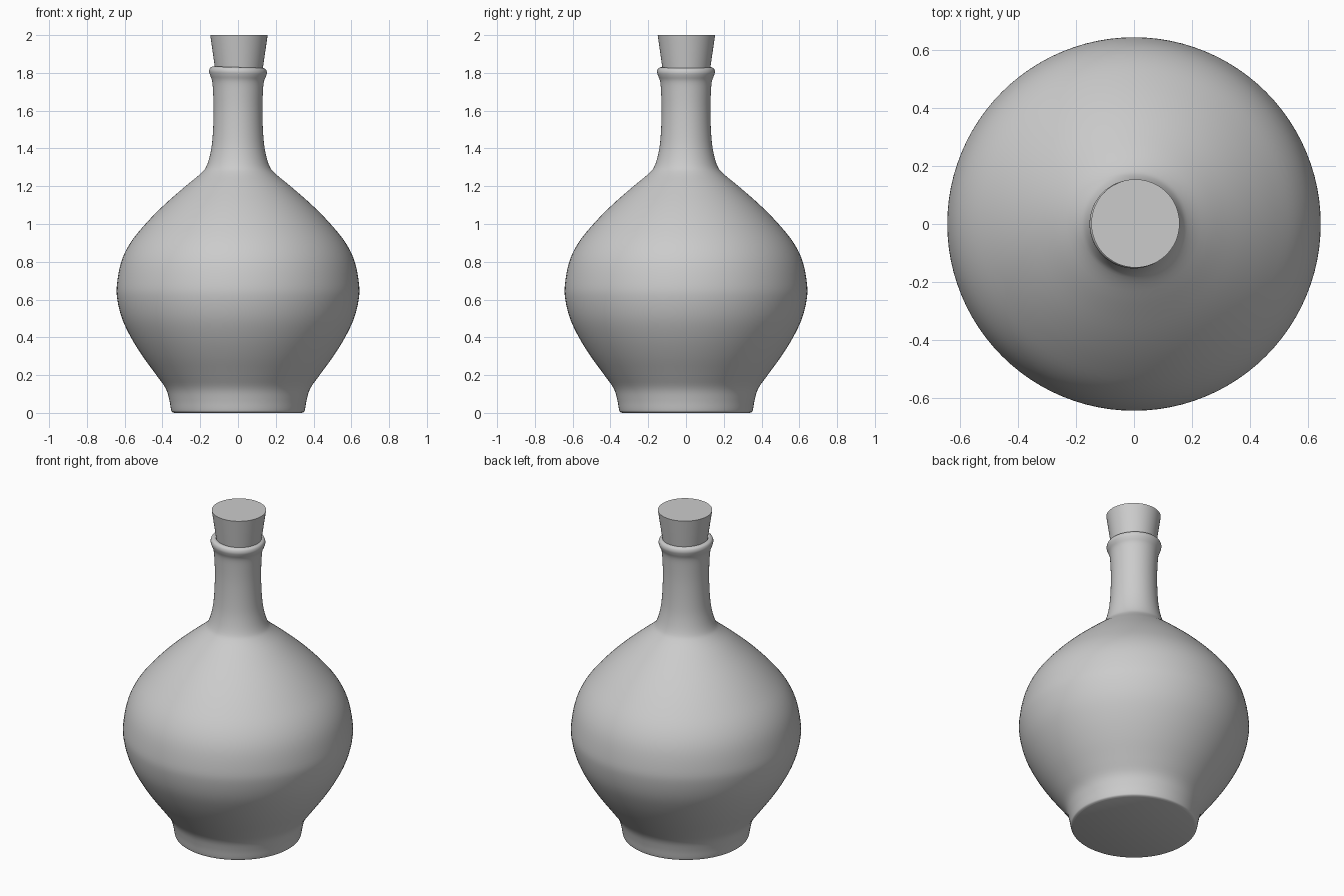
import bpy, math
from mathutils import Vector

if "Cube" in bpy.data.objects:
    bpy.data.objects.remove(bpy.data.objects["Cube"])


def catmull(pts, steps):
    """Smooth curve through the profile points."""
    p = [Vector(q) for q in pts]
    p = [2 * p[0] - p[1]] + p + [2 * p[-1] - p[-2]]
    out = []
    for i in range(1, len(p) - 2):
        a, b, c, d = p[i - 1:i + 3]
        for k in range(steps):
            t = k / steps
            out.append(0.5 * (2 * b + (c - a) * t + (2 * a - 5 * b + 4 * c - d) * t ** 2
                              + (3 * b - a - 3 * c + d) * t ** 3))
    return [tuple(v) for v in out] + [tuple(pts[-1])]


def lathe(name, profile, sides, angle):
    """Revolve an (r, z) profile about z and cap both ends."""
    verts, faces = [], []
    for r, z in profile:
        for s in range(sides):
            a = 2 * math.pi * s / sides
            verts.append((r * math.cos(a), r * math.sin(a), z))
    for i in range(len(profile) - 1):
        for s in range(sides):
            n = (s + 1) % sides
            faces.append((i * sides + s, i * sides + n, (i + 1) * sides + n, (i + 1) * sides + s))
    last = (len(profile) - 1) * sides
    faces.append(tuple(reversed(range(sides))))
    faces.append(tuple(range(last, last + sides)))
    mesh = bpy.data.meshes.new(name)
    mesh.from_pydata(verts, [], faces)
    ob = bpy.data.objects.new(name, mesh)
    bpy.context.collection.objects.link(ob)
    bpy.ops.object.select_all(action='DESELECT')
    ob.select_set(True)
    bpy.context.view_layer.objects.active = ob
    bpy.ops.object.shade_smooth_by_angle(angle=math.radians(angle))
    return ob


# Bottle: rounded foot, round body, narrow neck and flared lip
outer = [(0.338, 0), (0.350, 0.006), (0.355, 0.02), (0.364, 0.07), (0.383, 0.13),
         (0.432, 0.2), (0.505, 0.3), (0.567, 0.4), (0.614, 0.5), (0.639, 0.6),
         (0.641, 0.68), (0.618, 0.8), (0.570, 0.9), (0.490, 1.0), (0.392, 1.1),
         (0.278, 1.2), (0.196, 1.268), (0.165, 1.31), (0.143, 1.39), (0.133, 1.48),
         (0.129, 1.6), (0.132, 1.7), (0.137, 1.755), (0.148, 1.785),
         (0.153, 1.805), (0.148, 1.822), (0.135, 1.83)]
# The mouth turns inward around the stopper
mouth = [(0.124, 1.828), (0.116, 1.81), (0.112, 1.76)]
bottle = lathe("bottle", catmull(outer, 4) + mouth, 96, 40)
# the lip dips slightly to one side
for v in bottle.data.vertices:
    if v.co.z > 1.74:
        v.co.z -= 0.03 * v.co.x * min(1, (v.co.z - 1.74) / 0.06)

# Stopper: tapered cork set very slightly off centre
cork = lathe("cork_stopper", [(0.118, 1.765), (0.152, 2.0)], 48, 30)
cork.location = (0.005, 0.002, 0)
